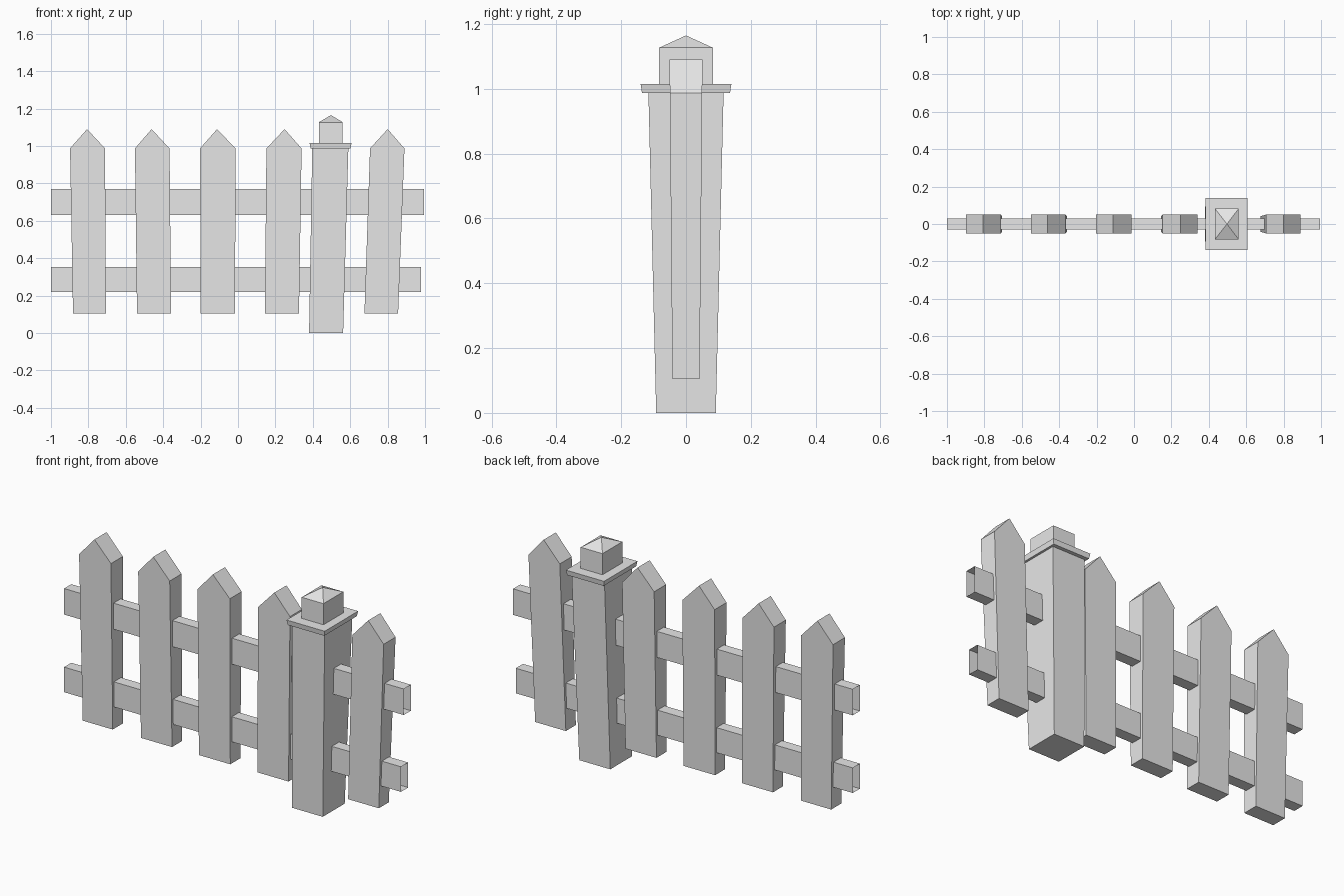
import bpy
import bmesh

cube = bpy.data.objects.get("Cube")
if cube:
    bpy.data.objects.remove(cube, do_unlink=True)

grey = bpy.data.materials.new("plain_grey")
grey.use_nodes = True
grey.diffuse_color = (0.8, 0.8, 0.8, 1)
grey.node_tree.nodes["Principled BSDF"].inputs["Base Color"].default_value = (0.8, 0.8, 0.8, 1)


def finish(name, bm):
    mesh = bpy.data.meshes.new(name)
    bm.to_mesh(mesh)
    bm.free()
    mesh.materials.append(grey)
    obj = bpy.data.objects.new(name, mesh)
    bpy.context.collection.objects.link(obj)
    return obj


def loft(name, rings, capped=True):
    """Skin rings of points, optionally closing both ends."""
    bm = bmesh.new()
    loops = [[bm.verts.new(p) for p in ring] for ring in rings]
    n = len(loops[0])
    for low, high in zip(loops, loops[1:]):
        for i in range(n):
            j = (i + 1) % n
            bm.faces.new((low[i], low[j], high[j], high[i]))
    if capped:
        bm.faces.new(loops[0][::-1])
        bm.faces.new(loops[-1])
        bmesh.ops.recalc_face_normals(bm, faces=bm.faces)
    return finish(name, bm)


def level(x0, x1, y, z):
    return [(x0, -y, z), (x1, -y, z), (x1, y, z), (x0, y, z)]


# Pickets: bottom left/right, shoulder left/right, tip
pickets = [
    (-0.882, -0.706, -0.898, -0.711, -0.807),
    (-0.54, -0.358, -0.551, -0.366, -0.462),
    (-0.20, -0.016, -0.203, -0.013, -0.112),
    (0.144, 0.326, 0.152, 0.34, 0.249),
    (0.676, 0.856, 0.706, 0.89, 0.80),
]
for i, (b0, b1, s0, s1, tip) in enumerate(pickets):
    outline = [(b0, 0.105), (b1, 0.105), (s1, 0.987), (tip, 1.09), (s0, 0.987)]
    rings = [[(x, side * (0.042 + 0.009 * (z - 0.105)), z) for x, z in outline]
             for side in (-1, 1)]
    loft(f"picket_{i + 1}", rings)

# Rails: hollow lengths with open ends
for name, z0, z1, end in (("lower_rail", 0.22, 0.353, 0.978),
                          ("upper_rail", 0.632, 0.77, 0.994)):
    loft(name, [[(x, -0.03, z0), (x, 0.03, z0), (x, 0.03, z1), (x, -0.03, z1)]
                for x in (-1, end)], capped=False)

# Gate post: leaning shaft, flared collar, block and pyramid cap
loft("post_shaft", [level(0.38, 0.562, 0.092, 0), level(0.397, 0.59, 0.116, 0.988)])
loft("post_collar", [level(0.388, 0.602, 0.136, 0.988), level(0.383, 0.607, 0.14, 1.015)])
loft("post_block", [level(0.432, 0.56, 0.083, 1.015), level(0.432, 0.56, 0.083, 1.127)])

bm = bmesh.new()
base = [bm.verts.new(p) for p in level(0.432, 0.56, 0.083, 1.127)]
apex = bm.verts.new((0.497, 0, 1.165))
for i in range(4):
    bm.faces.new((base[i], base[(i + 1) % 4], apex))
finish("post_cap", bm)
